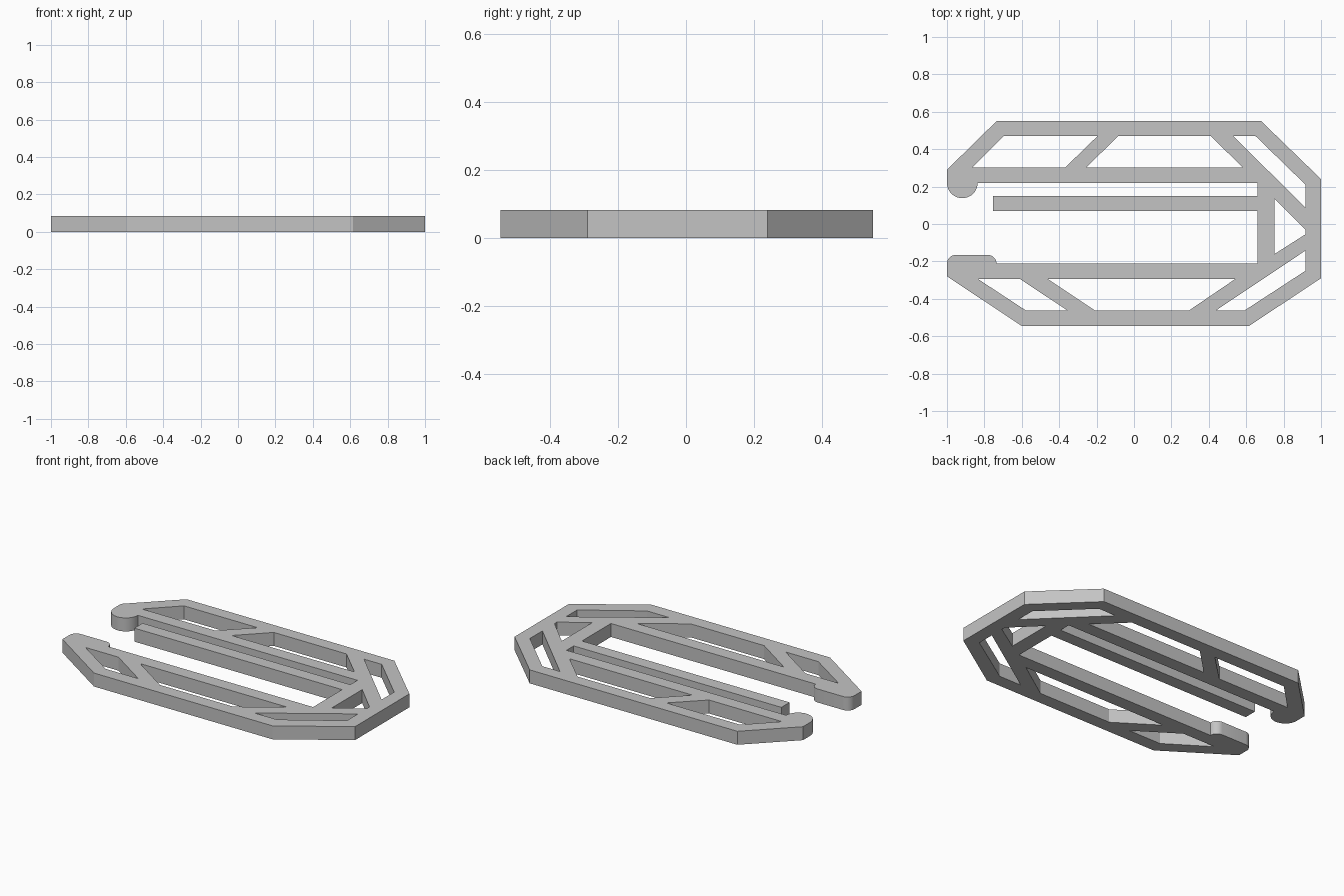
import bpy
import bmesh
from math import cos, sin, radians

cube = bpy.data.objects.get("Cube")
if cube:
    bpy.data.objects.remove(cube, do_unlink=True)

HEIGHT = 0.083


def arc(cx, cy, r, start, end, steps):
    """Points along a circular arc, angles in degrees."""
    angles = [radians(start + (end - start) * i / steps) for i in range(steps + 1)]
    return [(cx + r * cos(a), cy + r * sin(a)) for a in angles]


def plate(name, loops, height, material):
    """Flat plate from an outer loop and hole loops, raised to a height."""
    bm = bmesh.new()
    for loop in loops:
        verts = [bm.verts.new((x, y, 0)) for x, y in loop]
        for a, b in zip(verts, verts[1:] + verts[:1]):
            bm.edges.new((a, b))
    bmesh.ops.triangle_fill(bm, edges=bm.edges[:], use_beauty=True, use_dissolve=False)
    top = bmesh.ops.extrude_face_region(bm, geom=bm.faces[:])["geom"]
    lifted = [v for v in top if isinstance(v, bmesh.types.BMVert)]
    bmesh.ops.translate(bm, verts=lifted, vec=(0, 0, height))
    bmesh.ops.recalc_face_normals(bm, faces=bm.faces[:])
    mesh = bpy.data.meshes.new(name)
    bm.to_mesh(mesh)
    bm.free()
    mesh.materials.append(material)
    obj = bpy.data.objects.new(name, mesh)
    bpy.context.collection.objects.link(obj)
    return obj


grey = bpy.data.materials.new("light_grey")
grey.use_nodes = True
colour = (0.55, 0.55, 0.55, 1)
grey.diffuse_color = colour
grey.node_tree.nodes["Principled BSDF"].inputs["Base Color"].default_value = colour

# Outer rim of the clip
rim = [(-1, 0.29), (-0.735, 0.55), (0.68, 0.55), (1, 0.24),
       (1, -0.29), (0.615, -0.545), (-0.6, -0.545), (-1, -0.28)]
# Rounded pad on the front jaw
front_pad = arc(-0.953, -0.212, 0.047, 180, 90, 8) + arc(-0.782, -0.212, 0.047, 90, 0, 8)
# Open slot with the central tongue
tongue = [(0.66, -0.212), (0.66, 0.07), (-0.755, 0.07),
          (-0.755, 0.15), (0.66, 0.15), (0.66, 0.22)]
# Half-round catch on the back jaw
back_catch = arc(-0.918, 0.22, 0.082, 0, -180, 20)

# Openings between the struts
holes = [
    [(-0.865, 0.302), (-0.697, 0.47), (-0.195, 0.47), (-0.368, 0.302)],
    [(-0.255, 0.302), (-0.085, 0.47), (0.41, 0.47), (0.582, 0.302)],
    [(0.53, 0.47), (0.65, 0.47), (0.917, 0.21), (0.917, 0.088)],
    [(0.752, 0.135), (0.917, -0.03), (0.917, -0.055), (0.752, -0.16)],
    [(0.917, -0.142), (0.917, -0.25), (0.59, -0.463), (0.437, -0.463)],
    [(-0.46, -0.295), (0.54, -0.295), (0.293, -0.463), (-0.208, -0.463)],
    [(-0.833, -0.295), (-0.608, -0.295), (-0.355, -0.463), (-0.577, -0.463)],
]

clip = plate("clip_frame", [rim + front_pad + tongue + back_catch] + holes, HEIGHT, grey)
bpy.ops.object.select_all(action="DESELECT")
clip.select_set(True)
bpy.context.view_layer.objects.active = clip
bpy.ops.object.shade_smooth_by_angle(angle=radians(20))
